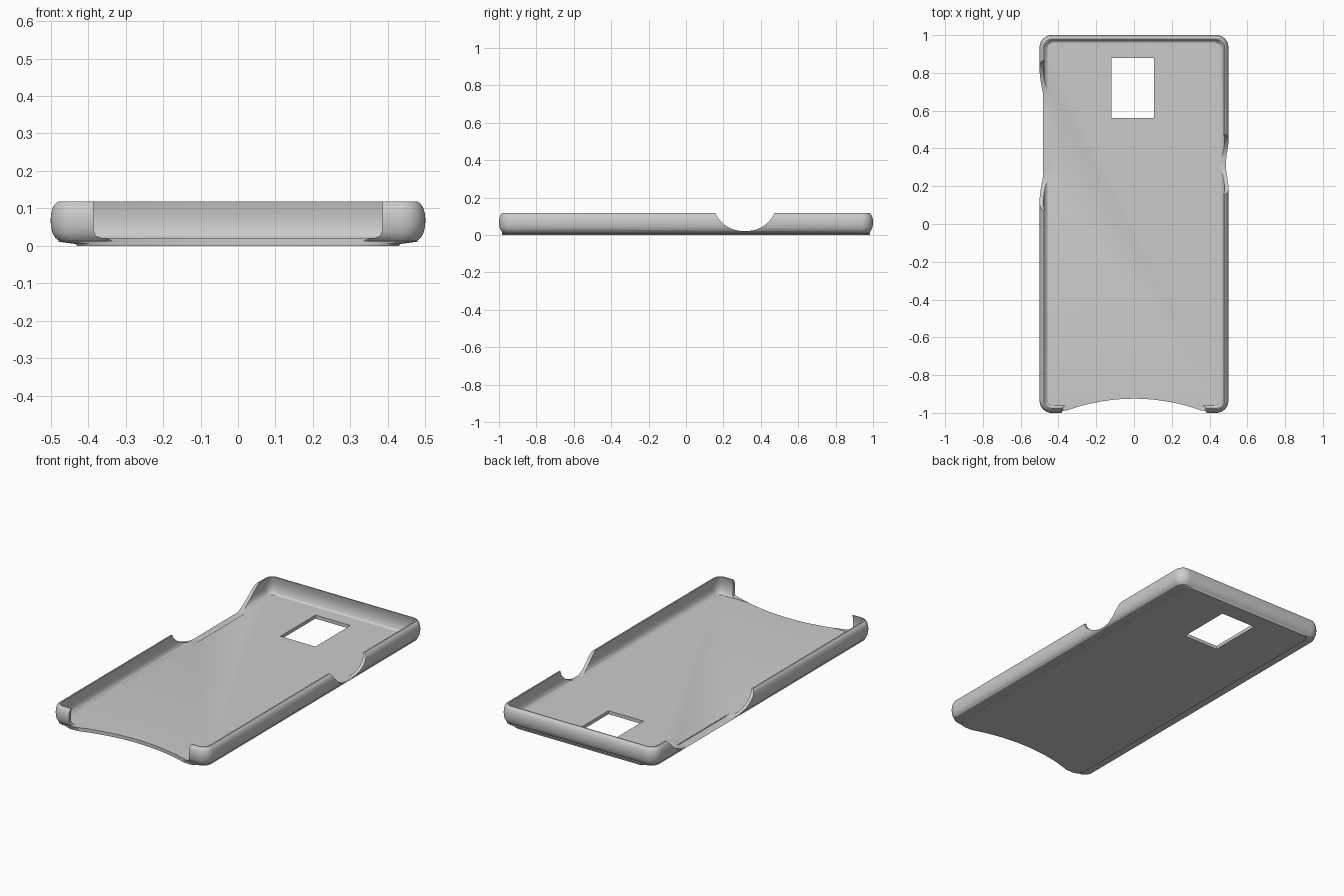
import bpy, bmesh, math

cube = bpy.data.objects.get("Cube")
if cube:
    bpy.data.objects.remove(cube, do_unlink=True)

grey = bpy.data.materials.new("light grey plastic")
grey.use_nodes = True
colour = (0.6, 0.6, 0.6, 1)
grey.diffuse_color = colour
grey.node_tree.nodes["Principled BSDF"].inputs["Base Color"].default_value = colour

TOP = 0.118
FLOOR = 0.02


def new_object(name, bm):
    bmesh.ops.recalc_face_normals(bm, faces=bm.faces)
    mesh = bpy.data.meshes.new(name)
    bm.to_mesh(mesh)
    bm.free()
    obj = bpy.data.objects.new(name, mesh)
    bpy.context.collection.objects.link(obj)
    mesh.materials.append(grey)
    return obj


def rounded_rectangle(half_x, half_y, radius, steps=10):
    points = []
    for quarter, (sx, sy) in enumerate([(1, 1), (-1, 1), (-1, -1), (1, -1)]):
        for i in range(steps + 1):
            a = (quarter + i / steps) * math.pi / 2
            points.append((sx * (half_x - radius) + radius * math.cos(a),
                           sy * (half_y - radius) + radius * math.sin(a)))
    return points


def lofted_shell(name, levels):
    """Stack rounded rectangles given as (inset x, inset y, height)."""
    bm = bmesh.new()
    loops = []
    for inset_x, inset_y, z in levels:
        radius = max(0.065 - inset_y, 0.02)
        outline = rounded_rectangle(0.5 - inset_x, 1 - inset_y, radius)
        loops.append([bm.verts.new((x, y, z)) for x, y in outline])
    for low, high in zip(loops, loops[1:]):
        for i in range(len(low)):
            j = (i + 1) % len(low)
            bm.faces.new((low[i], low[j], high[j], high[i]))
    bm.faces.new(loops[0])
    bm.faces.new(loops[-1])
    return new_object(name, bm)


def prism(name, points, offset):
    """Extrude a closed 3D outline along an offset."""
    bm = bmesh.new()
    face = bm.faces.new([bm.verts.new(p) for p in points])
    extruded = bmesh.ops.extrude_face_region(bm, geom=[face])
    verts = [v for v in extruded["geom"] if isinstance(v, bmesh.types.BMVert)]
    bmesh.ops.translate(bm, verts=verts, vec=offset)
    return new_object(name, bm)


def scoop(name, x, y_start, y_end, radius_y, radius_z, bottom):
    """Side cutter with a flat bottom and curved ends."""
    points, steps = [], 20
    for centre, begin in ((y_start, math.pi), (y_end, 1.5 * math.pi)):
        for i in range(steps + 1):
            a = begin + i / steps * math.pi / 2
            points.append((x, centre + radius_y * math.cos(a),
                           bottom + radius_z * (1 + math.sin(a))))
    return prism(name, points, (0.1, 0, 0))


# Case shell: stepped base, bulged outer wall, lip, hollow inner wall, floor
case = lofted_shell("phone_case", [
    (0.07, 0.018, 0), (0.068, 0.016, 0.005), (0.017, 0.015, 0.012),
    (0.022, 0.02, 0.014), (0.012, 0.012, 0.022), (0.005, 0.005, 0.035),
    (0.001, 0.001, 0.052), (0, 0, 0.068), (0.001, 0.001, 0.084),
    (0.005, 0.005, 0.1), (0.012, 0.012, 0.112), (0.02, 0.02, TOP),
    (0.028, 0.026, TOP), (0.023, 0.022, 0.1), (0.02, 0.02, 0.08),
    (0.02, 0.02, 0.06), (0.024, 0.024, 0.04), (0.031, 0.03, 0.027),
    (0.042, 0.04, FLOOR)])

# Camera window
camera_window = prism("camera_window_cutter", [
    (-0.12, 0.56, -0.1), (0.105, 0.56, -0.1),
    (0.105, 0.88, -0.1), (-0.12, 0.88, -0.1)], (0, 0, 0.3))

# Front wall opening
front_opening = prism("front_opening_cutter", [
    (-0.385, -1.1, 0.3), (-0.385, -1.1, 0.04), (-0.379, -1.1, 0.027),
    (-0.365, -1.1, FLOOR + 0.001), (0.365, -1.1, FLOOR + 0.001),
    (0.379, -1.1, 0.027), (0.385, -1.1, 0.04), (0.385, -1.1, 0.3)], (0, 0.17, 0))

# Curved front edge of the floor
arc_radius, arc_angle = 1.05, 0.45
arc = [(arc_radius * math.sin(a), -0.925 - arc_radius + arc_radius * math.cos(a), -0.1)
       for a in (arc_angle * (i / 24 - 1) for i in range(49))]
floor_arc = prism("floor_arc_cutter", arc, (0, 0, FLOOR + 0.105))

# Button scoops in the side walls
small_scoop = scoop("left_scoop_cutter", 0.435, 0.305, 0.325, 0.165, 0.17, 0.021)
large_scoop = scoop("right_scoop_cutter", -0.535, 0.28, 0.66, 0.237, 0.2, 0.0155)

cutters = [camera_window, front_opening, floor_arc, small_scoop, large_scoop]
for cutter in cutters:
    cutter.hide_render = True
    cut = case.modifiers.new(cutter.name, "BOOLEAN")
    cut.operation = "DIFFERENCE"
    cut.solver = "EXACT"
    cut.object = cutter

# Bake the cuts and drop the cutters
bpy.context.view_layer.update()
graph = bpy.context.evaluated_depsgraph_get()
baked = bpy.data.meshes.new_from_object(case.evaluated_get(graph))
case.modifiers.clear()
case.data = baked
for cutter in cutters:
    bpy.data.objects.remove(cutter, do_unlink=True)

bpy.ops.object.select_all(action="DESELECT")
case.select_set(True)
bpy.context.view_layer.objects.active = case
bpy.ops.object.shade_smooth_by_angle(angle=math.radians(30))
